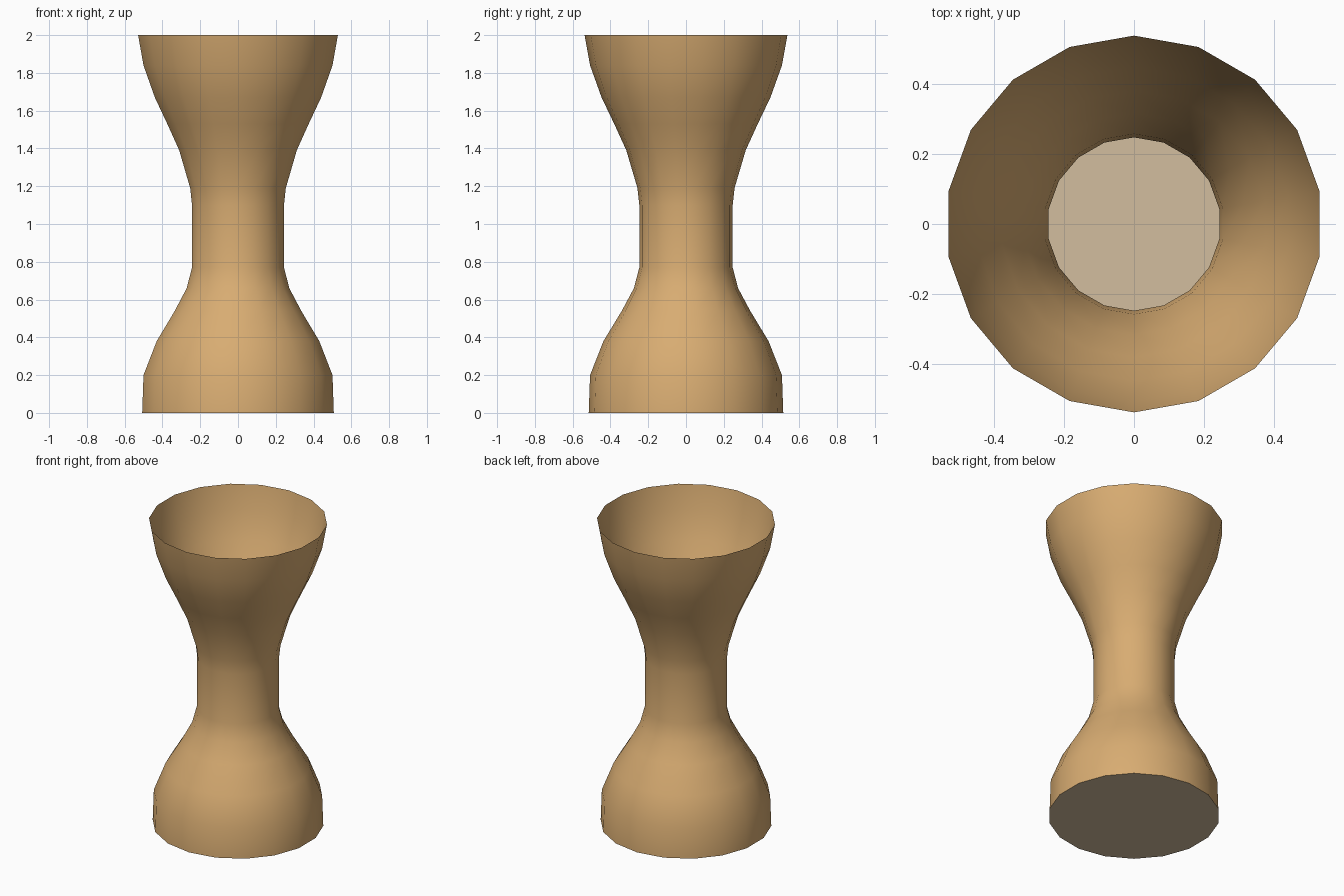
import bpy
import bmesh
from math import cos, sin, pi

SIDES = 18

cube = bpy.data.objects.get("Cube")
if cube:
    bpy.data.objects.remove(cube, do_unlink=True)


def make_material(name, color):
    mat = bpy.data.materials.new(name)
    mat.use_nodes = True
    mat.diffuse_color = color
    bsdf = mat.node_tree.nodes["Principled BSDF"]
    bsdf.inputs["Base Color"].default_value = color
    return mat


def add_ring(bm, radius, z):
    """Ring of vertices with one corner on the back centre line."""
    angles = [pi / 2 + 2 * pi * i / SIDES for i in range(SIDES)]
    return [bm.verts.new((radius * cos(a), radius * sin(a), z)) for a in angles]


def finish(bm, name, mat):
    mesh = bpy.data.meshes.new(name)
    bm.to_mesh(mesh)
    bm.free()
    mesh.materials.append(mat)
    obj = bpy.data.objects.new(name, mesh)
    bpy.context.collection.objects.link(obj)
    return obj


clay = make_material("warm tan", (0.686, 0.413, 0.168, 1))
base_color = make_material("pale beige", (0.645, 0.515, 0.342, 1))

# Thin open wall: wide base, narrow neck, flared bowl (radius, height)
profile = [
    (0.515, 0.0), (0.508, 0.2), (0.437, 0.38), (0.34, 0.54), (0.276, 0.66),
    (0.247, 0.77), (0.247, 1.1), (0.257, 1.19), (0.316, 1.39),
    (0.38, 1.53), (0.447, 1.67), (0.508, 1.84), (0.537, 2.0),
]
bm = bmesh.new()
rings = [add_ring(bm, r, z) for r, z in profile]
for low, high in zip(rings, rings[1:]):
    for i in range(SIDES):
        j = (i + 1) % SIDES
        bm.faces.new((low[i], low[j], high[j], high[i]))
wall = finish(bm, "vessel_wall", clay)
for poly in wall.data.polygons:
    poly.use_smooth = True

# Flat floor closing the foot
bm = bmesh.new()
bm.faces.new(list(reversed(add_ring(bm, profile[0][0], 0.0))))
finish(bm, "vessel_floor", base_color)
